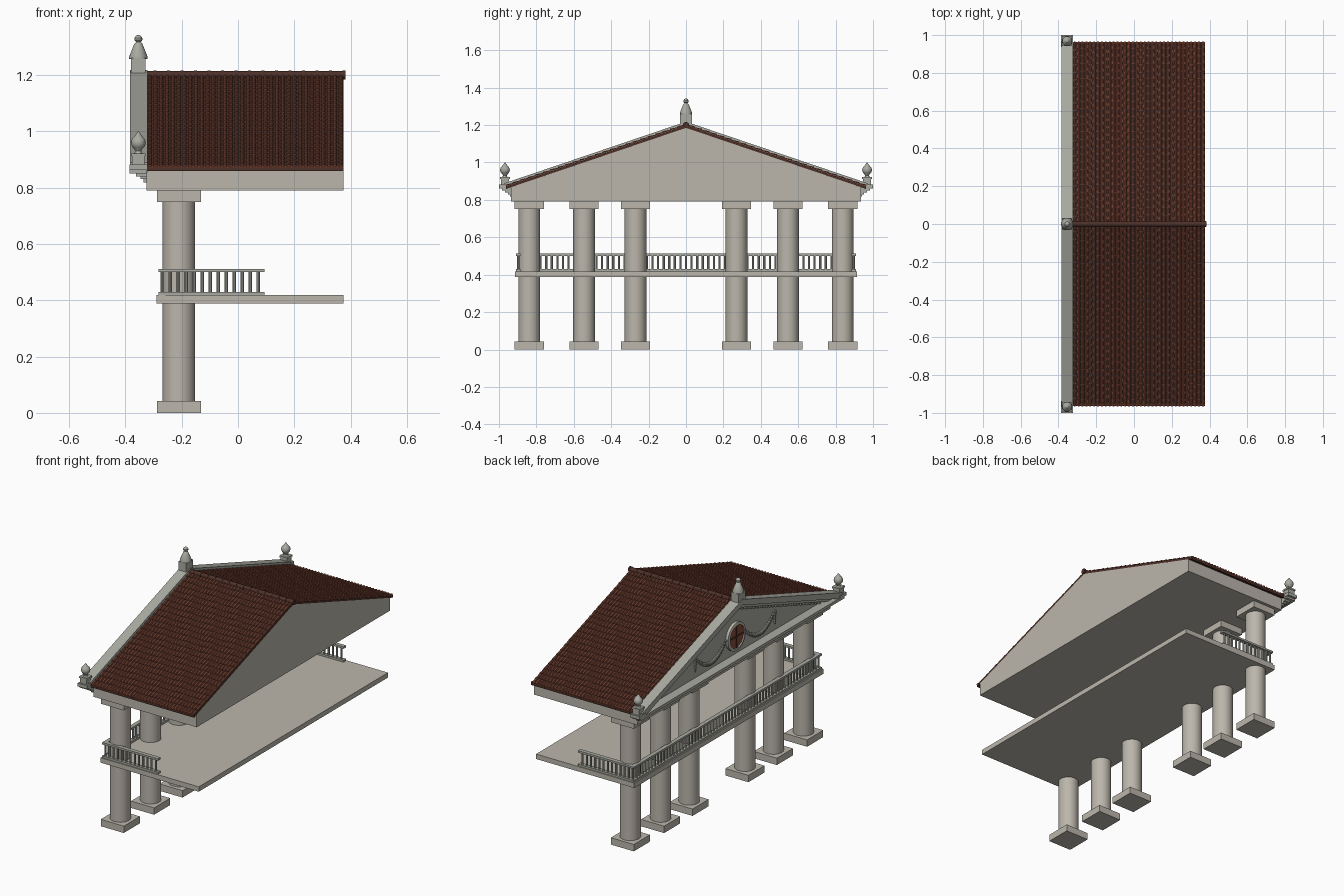
import bpy, bmesh, math
from mathutils import Matrix, Vector

if "Cube" in bpy.data.objects:
    bpy.data.objects.remove(bpy.data.objects["Cube"])


def material(name, rgb):
    m = bpy.data.materials.new(name)
    m.use_nodes = True
    m.diffuse_color = (*rgb, 1)
    m.node_tree.nodes["Principled BSDF"].inputs["Base Color"].default_value = (*rgb, 1)
    return m


STONE = material("warm stone", (0.50, 0.47, 0.41))
GREY = material("cool grey stone", (0.40, 0.41, 0.36))
TILE = material("terracotta", (0.25, 0.075, 0.045))
DARK = material("dark brown tile", (0.075, 0.03, 0.022))


def finish(name, bm, mat, smooth=False):
    bmesh.ops.recalc_face_normals(bm, faces=bm.faces)
    me = bpy.data.meshes.new(name)
    bm.to_mesh(me)
    bm.free()
    me.materials.append(mat)
    ob = bpy.data.objects.new(name, me)
    bpy.context.collection.objects.link(ob)
    if smooth:
        bpy.ops.object.select_all(action="DESELECT")
        ob.select_set(True)
        bpy.context.view_layer.objects.active = ob
        bpy.ops.object.shade_smooth_by_angle(angle=math.radians(35))
    return ob


def add_box(bm, x, y, z):
    """Box from three (low, high) ranges."""
    mid = Vector([(a + b) / 2 for a, b in (x, y, z)])
    size = [b - a for a, b in (x, y, z)]
    bmesh.ops.create_cube(bm, size=1, matrix=Matrix.Translation(mid) @ Matrix.Diagonal((*size, 1)))


def box(name, x, y, z, mat):
    bm = bmesh.new()
    add_box(bm, x, y, z)
    return finish(name, bm, mat)


def add_cyl(bm, centre, r, depth, axis="Z", segs=32):
    rot = Matrix.Rotation(math.pi / 2, 4, "Y") if axis == "X" else Matrix()
    bmesh.ops.create_cone(bm, cap_ends=True, segments=segs, radius1=r, radius2=r, depth=depth,
                          matrix=Matrix.Translation(centre) @ rot)


def prism(name, pts, x0, x1, mat):
    """Outline in y and z, extruded along x."""
    bm = bmesh.new()
    f = bm.faces.new([bm.verts.new((x0, y, z)) for y, z in pts])
    new = bmesh.ops.extrude_face_region(bm, geom=[f])["geom"]
    bmesh.ops.translate(bm, vec=(x1 - x0, 0, 0), verts=[v for v in new if isinstance(v, bmesh.types.BMVert)])
    return finish(name, bm, mat)


def lathe(name, profile, x, y, mat, segs=20):
    bm = bmesh.new()
    vs = [bm.verts.new((x + r, y, z)) for r, z in profile]
    edges = [bm.edges.new(p) for p in zip(vs, vs[1:])]
    bmesh.ops.spin(bm, geom=vs + edges, cent=(x, y, 0), axis=(0, 0, 1), angle=math.tau, steps=segs)
    bmesh.ops.remove_doubles(bm, verts=bm.verts, dist=0.0002)
    return finish(name, bm, mat, True)


SLOPE = 0.339


def chevron(name, top, drop, half, x0, x1, mat):
    """Band following both roof slopes."""
    e = top - SLOPE * half
    return prism(name, [(0, top), (half, e), (half, e - drop), (0, top - drop),
                        (-half, e - drop), (-half, e)], x0, x1, mat)


# Columns with square bases and capitals
CX = -0.21
shafts, blocks = bmesh.new(), bmesh.new()
for s in (-1, 1):
    for y in (0.27, 0.545, 0.838):
        add_cyl(shafts, (CX, s * y, 0.395), 0.058, 0.73)
        for z in ((0, 0.042), (0.75, 0.79)):
            add_box(blocks, (CX - 0.078, CX + 0.078), (s * y - 0.078, s * y + 0.078), z)
finish("column_shafts", shafts, STONE, True)
finish("column_bases_and_capitals", blocks, STONE)

# Balcony floor
box("balcony_floor", (-0.29, 0.375), (-0.915, 0.915), (0.388, 0.418), STONE)

# Balustrade on the front and the two returns
rails, posts = bmesh.new(), bmesh.new()
for z in ((0.418, 0.43), (0.5, 0.512)):
    add_box(rails, (-0.283, -0.258), (-0.91, 0.91), z)
    for s in (-1, 1):
        add_box(rails, (-0.258, 0.095), (s * 0.897 - 0.0125, s * 0.897 + 0.0125), z)
for i in range(61):
    add_cyl(posts, (-0.27, -0.897 + i * 1.794 / 60, 0.465), 0.006, 0.075, segs=8)
for s in (-1, 1):
    for i in range(1, 13):
        add_cyl(posts, (-0.27 + i * 0.0285, s * 0.897, 0.465), 0.006, 0.075, segs=8)
finish("balustrade_rails", rails, GREY)
finish("balusters", posts, GREY, True)

# Gable block
prism("gable_body", [(-0.935, 0.79), (0.935, 0.79), (0.935, 0.868), (0, 1.185), (-0.935, 0.868)],
      -0.325, 0.375, STONE)

# Stepped horizontal cornice
bm = bmesh.new()
for x, half, z in ((-0.385, 0.985, (0.85, 0.868)), (-0.362, 0.967, (0.84, 0.85)),
                   (-0.347, 0.952, (0.83, 0.84)), (-0.336, 0.942, (0.818, 0.83))):
    add_box(bm, (x, -0.324), (-half, half), z)
finish("horizontal_cornice", bm, GREY)

# Raking cornice, bed moulding and dentils
chevron("raking_cornice", 1.218, 0.036, 0.97, -0.383, -0.322, GREY)
chevron("raking_bed_moulding", 1.182, 0.022, 0.9, -0.355, -0.323, GREY)
bm = bmesh.new()
for s in (-1, 1):
    for i in range(1, 28):
        y, z = s * i * 0.03, 1.16 - SLOPE * i * 0.03
        add_box(bm, (-0.343, -0.324), (y - 0.008, y + 0.008), (z - 0.014, z + 0.005))
finish("dentils", bm, GREY)
prism("tympanum", [(-0.87, 0.868), (0.87, 0.868), (0, 1.165)], -0.328, -0.32, GREY)

# Round window with a raised ring and crossed bars
CZ = 0.98
bm = bmesh.new()
add_cyl(bm, (-0.332, 0, CZ), 0.072, 0.018, "X")
finish("round_window", bm, TILE)
bm = bmesh.new()
rings = [[bm.verts.new((x, r * math.cos(a), CZ + r * math.sin(a)))
          for a in [math.tau * k / 32 for k in range(32)]]
         for r, x in ((0.086, -0.326), (0.086, -0.345), (0.07, -0.349), (0.07, -0.326))]
for a, b in zip(rings, rings[1:] + rings[:1]):
    for k in range(32):
        bm.faces.new((a[k], a[k - 1], b[k - 1], b[k]))
finish("window_ring", bm, STONE, True)
bm = bmesh.new()
add_box(bm, (-0.345, -0.34), (-0.004, 0.004), (CZ - 0.07, CZ + 0.07))
add_box(bm, (-0.345, -0.34), (-0.07, 0.07), (CZ - 0.004, CZ + 0.004))
finish("window_bars", bm, DARK)

# Leafy garlands with hanging ends
bm = bmesh.new()
for s in (-1, 1):
    path = [(0.09 + 0.29 * t, 0.985 - 0.32 * t * (1 - t), 0.009 + 0.02 * t * (1 - t))
            for t in [k / 22 for k in range(23)]]
    path += [(0.385, 0.985 - 0.012 * k, 0.011 - 0.0008 * k) for k in range(7)]
    for y, z, r in path:
        bmesh.ops.create_icosphere(bm, subdivisions=1, radius=r, matrix=Matrix.Translation((-0.332, s * y, z)))
finish("garlands", bm, GREY)

# Roof deck and overlapping barrel tiles
EAVE = 0.962
chevron("roof_deck", 1.198, 0.013, EAVE, -0.325, 0.375, DARK)
cos_a = 1 / math.hypot(1, SLOPE)
ROWS, COLS, X0, X1 = 24, 34, -0.324, 0.375
pitch = (X1 - X0) / COLS
bm = bmesh.new()
for s in (-1, 1):
    for row in range(ROWS):
        for col in range(COLS):
            cx = X0 + (col + 0.5) * pitch
            ends = []
            for d, r, lift in ((row, 0.0062, -0.001), (row + 1.05, 0.0078, 0.003)):
                y = min(d / ROWS, 1) * EAVE
                z = 1.198 - SLOPE * y
                arc = []
                for k in range(5):
                    a = math.pi * k / 4
                    h = lift + r * math.sin(a)
                    arc.append(bm.verts.new((cx + r * math.cos(a), s * (y + h * SLOPE * cos_a), z + h * cos_a)))
                ends.append(arc)
            a, b = ends
            for k in range(5):
                bm.faces.new((a[k], a[k - 1], b[k - 1], b[k]))
            bm.faces.new(a)
            bm.faces.new(b)
finish("roof_tiles", bm, TILE)

# Eave strips and ridge roll
bm = bmesh.new()
for s in (-1, 1):
    add_cyl(bm, (0.025, s * 0.957, 0.874), 0.007, 0.7, "X", 10)
finish("eave_strips", bm, TILE, True)
bm = bmesh.new()
add_cyl(bm, (0.03, 0, 1.2), 0.014, 0.705, "X", 14)
for i in range(15):
    add_cyl(bm, (-0.295 + i * 0.048, 0, 1.2), 0.0165, 0.01, "X", 14)
finish("ridge_roll", bm, DARK, True)

# Finials at the peak and the two corners
FX = -0.354
box("peak_pedestal", (FX - 0.026, FX + 0.026), (-0.033, 0.033), (1.185, 1.26), GREY)
lathe("peak_finial", [(0, 1.258), (0.033, 1.258), (0.033, 1.265), (0.014, 1.312), (0.008, 1.317),
                      (0.014, 1.324), (0.014, 1.332), (0.008, 1.34), (0, 1.343)], FX, 0, GREY)
for s, side in ((-1, "right"), (1, "left")):
    y = s * 0.968
    bm = bmesh.new()
    for h, z in ((0.032, (0.862, 0.882)), (0.022, (0.88, 0.916)), (0.026, (0.912, 0.922))):
        add_box(bm, (FX - h, FX + h), (y - h, y + h), z)
    finish(side + "_corner_pedestal", bm, GREY)
    ball = [(0.026 * math.sin(a), 0.96 - 0.026 * math.cos(a)) for a in [math.pi * k / 10 for k in range(2, 9)]]
    lathe(side + "_corner_finial", [(0.016, 0.92), (0.01, 0.93)] + ball + [(0.007, 0.992), (0, 1.002)],
          FX, y, GREY)
